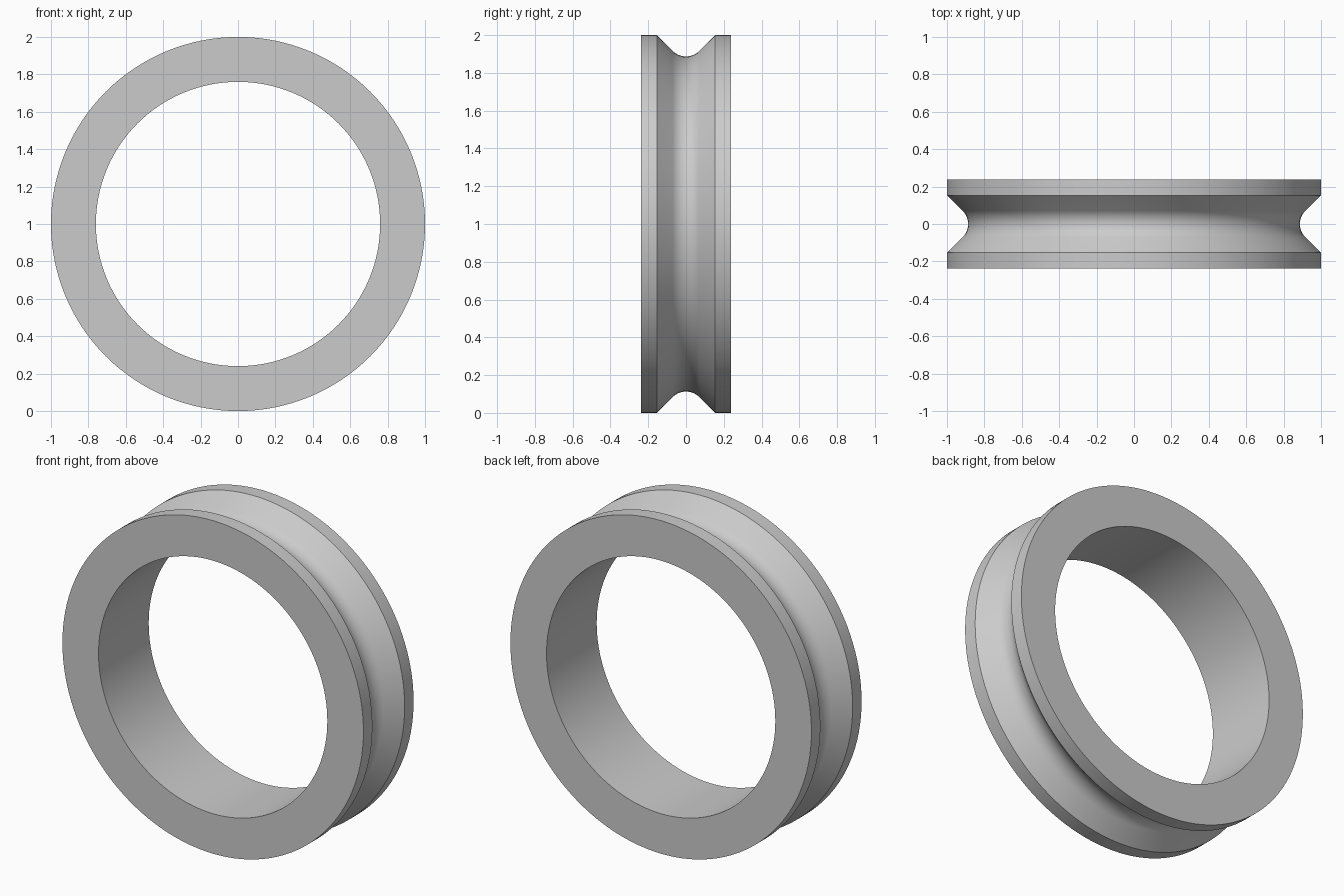
import bpy
import bmesh
from math import sin, cos, pi, radians

default = bpy.data.objects.get("Cube")
if default:
    bpy.data.objects.remove(default, do_unlink=True)

SEGMENTS = 128
OUTER, INNER, HALF_WIDTH = 1.0, 0.76, 0.238
LIP, GROOVE_RADIUS, GROOVE_BOTTOM = 0.153, 0.1, 0.887

# Plain grey metal
grey = bpy.data.materials.new("grey")
grey.use_nodes = True
colour = (0.6, 0.6, 0.6, 1)
grey.diffuse_color = colour
grey.node_tree.nodes["Principled BSDF"].inputs["Base Color"].default_value = colour

# Cross-section as (radius, y): flat bore, flat rims, rounded groove with straight flanks
arc = [radians(a) for a in range(-45, 46, 5)]
groove = [(GROOVE_BOTTOM + GROOVE_RADIUS * (1 - cos(a)), GROOVE_RADIUS * sin(a)) for a in arc]
profile = [(INNER, -HALF_WIDTH), (OUTER, -HALF_WIDTH), (OUTER, -LIP), *groove,
           (OUTER, LIP), (OUTER, HALF_WIDTH), (INNER, HALF_WIDTH)]

# Revolve the closed section around the y axis
bm = bmesh.new()
rings = []
for i in range(SEGMENTS):
    t = 2 * pi * i / SEGMENTS
    rings.append([bm.verts.new((r * cos(t), y, r * sin(t))) for r, y in profile])
for i, ring in enumerate(rings):
    following = rings[(i + 1) % SEGMENTS]
    for j in range(len(profile)):
        k = (j + 1) % len(profile)
        bm.faces.new((ring[j], ring[k], following[k], following[j]))
bmesh.ops.recalc_face_normals(bm, faces=bm.faces)

mesh = bpy.data.meshes.new("grooved_ring")
bm.to_mesh(mesh)
bm.free()
mesh.materials.append(grey)
ring_object = bpy.data.objects.new("grooved_ring", mesh)
ring_object.location.z = OUTER
bpy.context.collection.objects.link(ring_object)

# Smooth curves, crisp rim edges
bpy.ops.object.select_all(action="DESELECT")
ring_object.select_set(True)
bpy.context.view_layer.objects.active = ring_object
bpy.ops.object.shade_smooth_by_angle(angle=radians(30))
